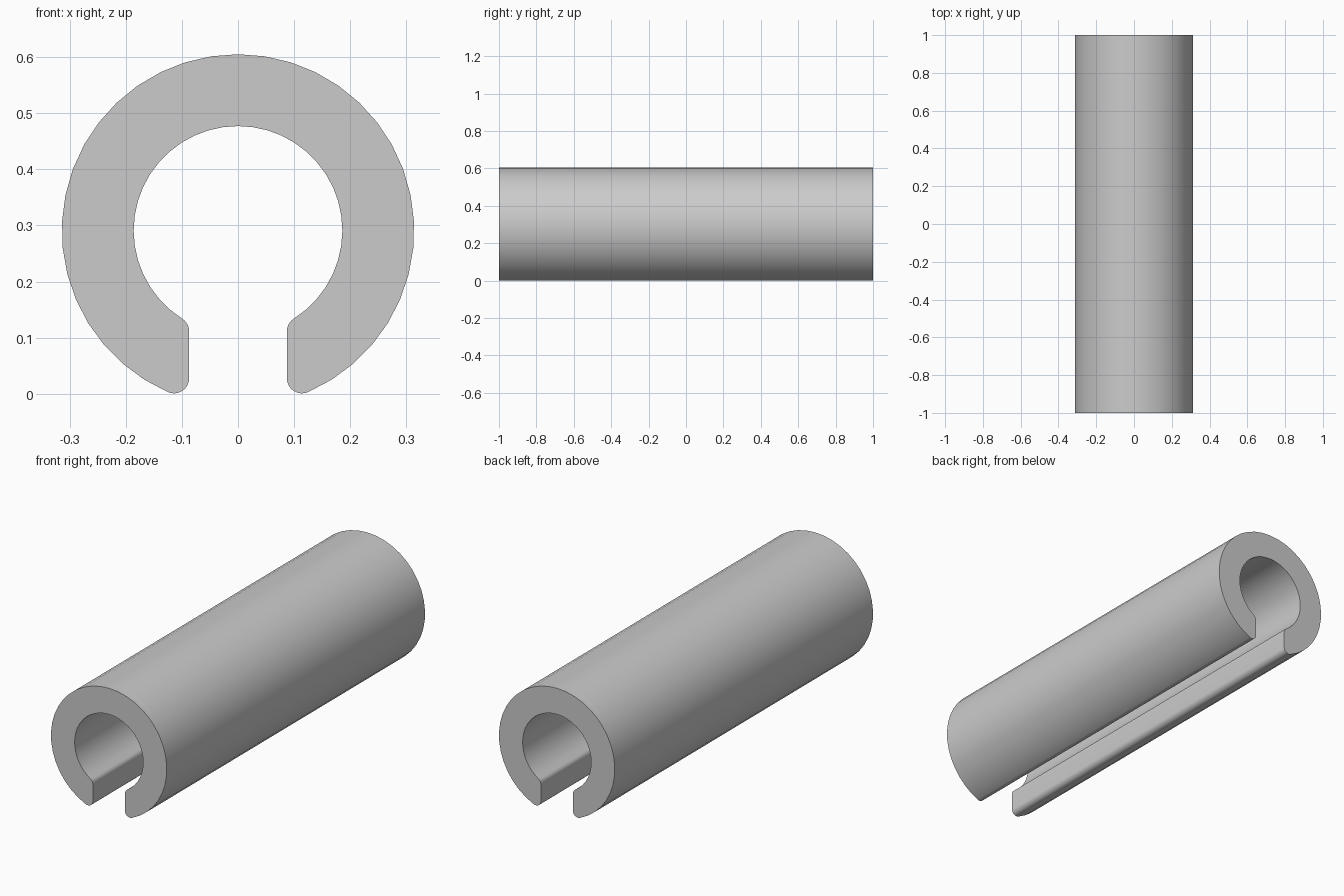
import bpy
import bmesh
from math import atan2, cos, pi, radians, sin, sqrt

cube = bpy.data.objects.get("Cube")
if cube:
    bpy.data.objects.remove(cube, do_unlink=True)

LENGTH = 2.0
OUTER, INNER = 0.314, 0.186   # tube radii
CENTRE_Z = 0.291              # height of the tube axis
SLOT = 0.087                  # half width of the slot
FILLET = 0.027                # rounding of the slot lips


def arc(cx, cz, radius, start, end, steps):
    """Points along an arc, both ends included."""
    angles = [start + (end - start) * i / steps for i in range(steps + 1)]
    return [(cx + radius * cos(a), cz + radius * sin(a)) for a in angles]


# Half of the C-shaped section, from the outer crown to the inner crown
lip_x = SLOT + FILLET
outer_drop = sqrt((OUTER - FILLET) ** 2 - lip_x ** 2)
inner_drop = sqrt((INNER + FILLET) ** 2 - lip_x ** 2)
outer_end = atan2(-outer_drop, lip_x)
inner_end = atan2(-inner_drop, lip_x)

half = arc(0, CENTRE_Z, OUTER, pi / 2, outer_end, 18)
half += arc(lip_x, CENTRE_Z - outer_drop, FILLET, outer_end, -pi, 8)[1:]
half += arc(lip_x, CENTRE_Z - inner_drop, FILLET, pi, inner_end + pi, 5)
half += arc(0, CENTRE_Z, INNER, inner_end, pi / 2, 18)[1:]

# Mirror the half section, sharing the two crown points
section = half + [(-x, z) for x, z in reversed(half[1:-1])]

# Extrude the section along the tube
bm = bmesh.new()
front = bm.faces.new([bm.verts.new((x, -LENGTH / 2, z)) for x, z in section])
back = bmesh.ops.extrude_face_region(bm, geom=[front], use_keep_orig=True)
moved = [v for v in back["geom"] if isinstance(v, bmesh.types.BMVert)]
bmesh.ops.translate(bm, verts=moved, vec=(0, LENGTH, 0))
bmesh.ops.recalc_face_normals(bm, faces=bm.faces)
mesh = bpy.data.meshes.new("slotted_tube")
bm.to_mesh(mesh)
bm.free()

tube = bpy.data.objects.new("slotted_tube", mesh)
bpy.context.collection.objects.link(tube)

# Plain grey material
grey = bpy.data.materials.new("light_grey")
grey.use_nodes = True
grey.diffuse_color = (0.6, 0.6, 0.6, 1)
grey.node_tree.nodes["Principled BSDF"].inputs["Base Color"].default_value = grey.diffuse_color
mesh.materials.append(grey)

# Smooth walls with crisp end faces
bpy.ops.object.select_all(action="DESELECT")
tube.select_set(True)
bpy.context.view_layer.objects.active = tube
bpy.ops.object.shade_smooth_by_angle(angle=radians(35))
